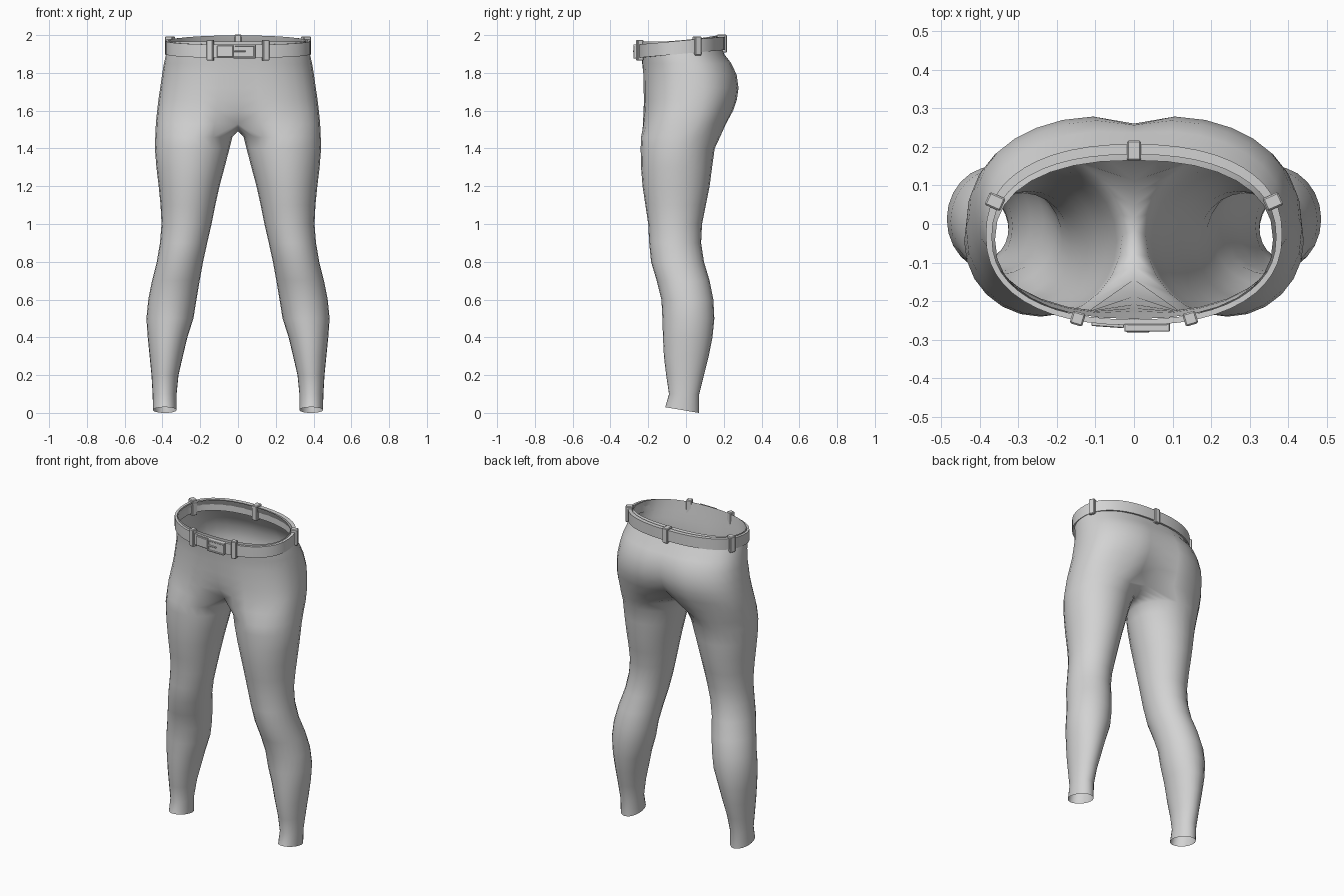
import bpy, bmesh, math

if "Cube" in bpy.data.objects:
    bpy.data.objects.remove(bpy.data.objects["Cube"])

grey = bpy.data.materials.new("cloth_grey")
grey.diffuse_color = (0.65, 0.65, 0.65, 1)
grey.use_nodes = True
grey.node_tree.nodes["Principled BSDF"].inputs["Base Color"].default_value = grey.diffuse_color


def finish(name, bm, smooth=40):
    """Turn a bmesh into a named, shaded object."""
    me = bpy.data.meshes.new(name)
    bm.to_mesh(me)
    bm.free()
    me.materials.append(grey)
    ob = bpy.data.objects.new(name, me)
    bpy.context.collection.objects.link(ob)
    bpy.ops.object.select_all(action='DESELECT')
    ob.select_set(True)
    bpy.context.view_layer.objects.active = ob
    if smooth:
        bpy.ops.object.shade_smooth_by_angle(angle=math.radians(smooth))
    return ob


def hip_point(t, xo, front, back, n=2.3):
    """Rounded oval; t = 0 is front centre, pi/2 is the side, pi is back centre."""
    s, c = math.sin(t), math.cos(t)
    cy, ry = (front + back) / 2, (back - front) / 2
    x = math.copysign(abs(s) ** (2 / n), s) * xo
    y = cy - math.copysign(abs(c) ** (2 / n), c) * ry
    return (0.0 if abs(s) < 1e-6 else x), y


def belt_z(y):
    return 1.938 + 0.09 * y


# Leg sections: z, inner x, outer x, front y, back y
LEG = [
    (0.015, .325, .450, -.110, .070), (0.10, .325, .452, -.090, .070),
    (0.20, .315, .458, -.105, .095), (0.30, .292, .468, -.117, .120),
    (0.40, .268, .478, -.122, .140), (0.50, .236, .485, -.125, .150),
    (0.60, .220, .475, -.130, .145), (0.70, .203, .455, -.155, .125),
    (0.80, .185, .430, -.185, .095), (0.90, .163, .413, -.195, .080),
    (1.00, .140, .405, -.200, .085), (1.10, .120, .410, -.215, .105),
    (1.20, .098, .420, -.230, .125), (1.30, .071, .432, -.238, .138),
    (1.40, .045, .440, -.240, .152), (1.46, .030, .438, -.238, .180),
]
# Hip sections: z, outer x, front y, back y, front crease, back cleft, squareness
HIP = [
    (1.53, .435, -.238, .222, .095, .110, 2.6), (1.60, .428, -.232, .258, .045, .050, 2.5),
    (1.66, .421, -.230, .278, .022, .035, 2.4), (1.72, .412, -.230, .286, .012, .026, 2.4),
    (1.79, .402, -.231, .276, .006, .020, 2.3), (1.85, .392, -.234, .246, .002, .010, 2.3),
    (1.90, .381, -.239, .205, 0, .003, 2.3), (1.975, .360, -.246, .165, 0, 0, 2.3),
]

# Trousers: one leg and half the hips, mirrored
bm = bmesh.new()
OUT, ALL = 16, 24
rings = []
for i, (z, xi, xo, f, b) in enumerate(LEG):
    ring = []
    for j in range(ALL):
        a = math.radians(60 + 15 * j)
        x = (xi + xo) / 2 - (xo - xi) / 2 * math.cos(a)
        y = (f + b) / 2 - (b - f) / 2 * math.sin(a)
        slope = -0.17 * (y + 0.02) if i == 0 else 0      # slanted hem
        ring.append(bm.verts.new((x, y, z + slope)))
    rings.append(ring)

for i, (z, xo, f, b, crease, cleft, n) in enumerate(HIP):
    ring = []
    for j in range(OUT + 1):
        t = math.pi * j / OUT
        x, y = hip_point(t, xo, f, b, n)
        g = math.exp(-(x / 0.075) ** 2)
        y += crease * g if j < OUT / 2 else -cleft * g
        zz = z + 0.25 * y * y + 0.1 * y if i == len(HIP) - 1 else z
        ring.append(bm.verts.new((x, y, zz)))
    if i == 0:                                           # crotch seam
        y0, y1 = ring[0].co.y, ring[-1].co.y
        for k in range(1, ALL - OUT):
            s = k / (ALL - OUT)
            ring.append(bm.verts.new((0, y1 + (y0 - y1) * s,
                                      z - 0.04 * math.sin(math.pi * s))))
    rings.append(ring)

for lo, hi in zip(rings, rings[1:]):
    closed = len(lo) == ALL and len(hi) == ALL
    for j in range(ALL if closed else OUT):
        k = (j + 1) % ALL
        bm.faces.new((lo[j], lo[k], hi[k], hi[j]))
trousers = finish("trousers", bm, 60)
mod = trousers.modifiers.new("mirror", 'MIRROR')
mod.use_clip = True
mod.merge_threshold = 0.001

# Belt: rectangular band around the waist
bm = bmesh.new()
N = 48
loops = []
for j in range(N):
    t = 2 * math.pi * j / N
    xi, yi = hip_point(t, .368, -.247, .180)
    xo, yo = hip_point(t, .384, -.262, .207)
    z = belt_z(yo)
    loops.append([bm.verts.new(p) for p in (
        (xi, yi, z - .035), (xo, yo, z - .035), (xo, yo, z + .035), (xi, yi, z + .035))])
for j in range(N):
    p, q = loops[j], loops[(j + 1) % N]
    for k in range(4):
        m = (k + 1) % 4
        bm.faces.new((p[k], q[k], q[m], p[m]))
bmesh.ops.recalc_face_normals(bm, faces=bm.faces)
finish("belt", bm)


def box(name, size, loc, turn=0, bevel=0.004):
    bm = bmesh.new()
    bmesh.ops.create_cube(bm, size=1)
    for v in bm.verts:
        v.co = [c * s for c, s in zip(v.co, size)]
    bmesh.ops.bevel(bm, geom=bm.edges[:], offset=bevel, segments=1, affect='EDGES')
    ob = finish(name, bm, 0)
    ob.location = loc
    ob.rotation_euler = (0, 0, math.radians(turn))
    return ob


# Belt loops: back, sides and front
box("belt_loop_back", (.036, .052, .095), (0, .190, belt_z(.19)))
for side, s in (("left", -1), ("right", 1)):
    box("belt_loop_side_" + side, (.036, .044, .100), (s * .360, .058, belt_z(.058)), s * -66)
    box("belt_loop_front_" + side, (.034, .034, .110), (s * .146, -.245, 1.92), s * 17)

# Buckle with raised frame and prong, plus belt end
box("buckle_plate", (.118, .022, .066), (.034, -.264, 1.914))
for z in (1.882, 1.946):
    box("buckle_bar", (.118, .020, .010), (.034, -.269, z), 0, .002)
for x in (-.020, .088):
    box("buckle_post", (.010, .020, .074), (x, -.268, 1.914), 0, .002)
box("buckle_prong", (.060, .008, .008), (.010, -.277, 1.914), 0, .002)
box("belt_end", (.085, .010, .060), (-.068, -.262, 1.914), -4, .002)
